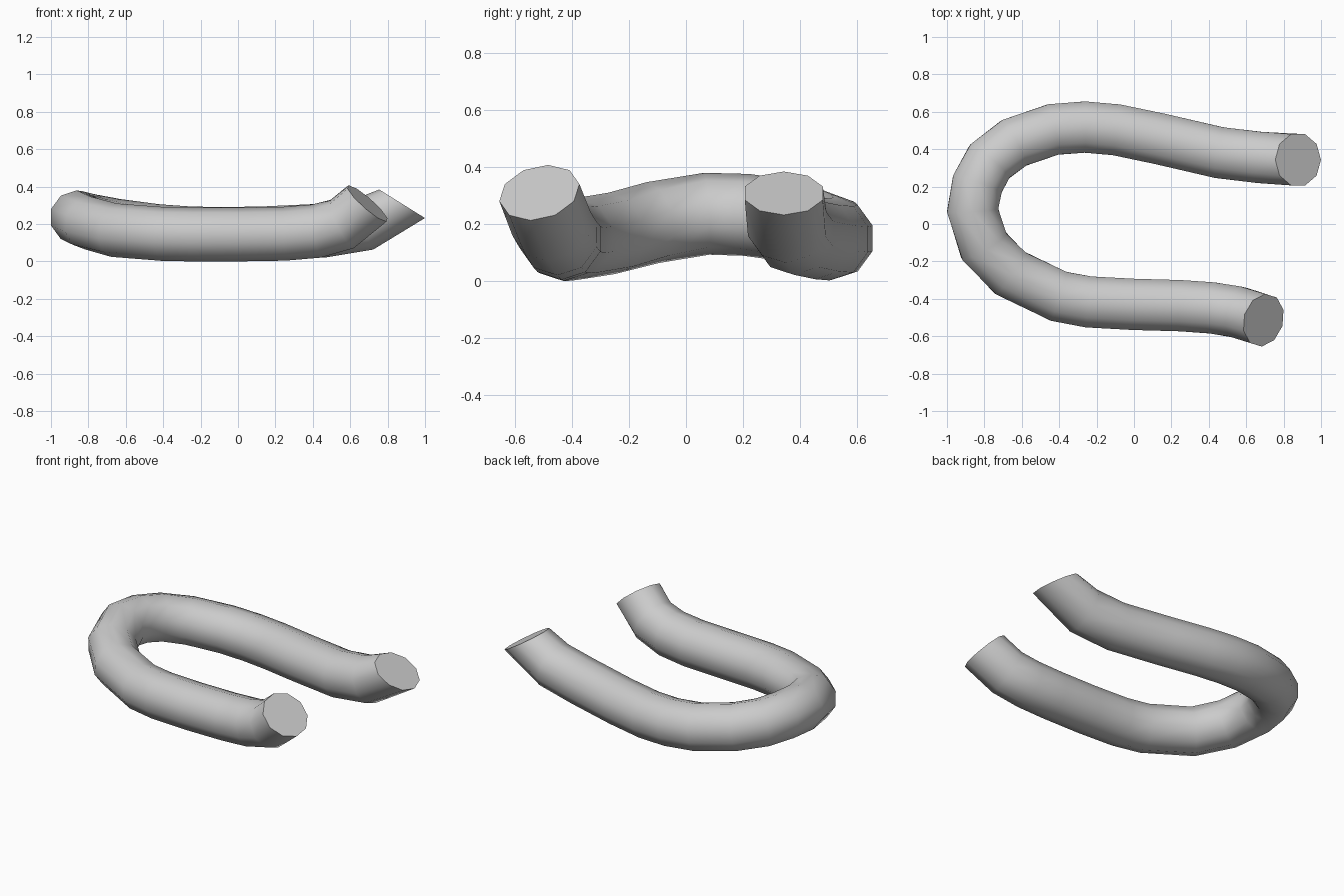
import bpy, bmesh, math
from mathutils import Vector

if "Cube" in bpy.data.objects:
    bpy.data.objects.remove(bpy.data.objects["Cube"])

SIDES, RADIUS = 10, 0.144

# centre line of the bent tube, from the back end round to the front end
path = [Vector(p) for p in [
    (0.88, 0.34, 0.308), (0.68, 0.352, 0.20), (0.46, 0.378, 0.165), (0.14, 0.452, 0.150),
    (-0.09, 0.50, 0.146), (-0.26, 0.515, 0.15), (-0.43, 0.502, 0.162), (-0.64, 0.43, 0.19),
    (-0.77, 0.33, 0.215), (-0.835, 0.21, 0.232), (-0.86, 0.07, 0.236), (-0.80, -0.12, 0.205),
    (-0.66, -0.265, 0.167), (-0.40, -0.39, 0.147), (-0.24, -0.42, 0.144), (0.0, -0.433, 0.144),
    (0.25, -0.44, 0.148), (0.42, -0.452, 0.162), (0.56, -0.475, 0.20), (0.695, -0.518, 0.31)]]
# the end faces tip upwards
start_dir = Vector((-0.53, 0.0, -0.85))
end_dir = Vector((0.65, -0.2, 0.74))

bm = bmesh.new()
rings = []
for i, c in enumerate(path):
    if i == 0:
        t = start_dir.normalized()
    elif i == len(path) - 1:
        t = end_dir.normalized()
    else:
        t = ((path[i + 1] - c).normalized() + (c - path[i - 1]).normalized()).normalized()
    side = t.cross(Vector((0, 0, 1))).normalized()
    up = side.cross(t)
    rings.append([bm.verts.new(c + RADIUS * (math.cos(a) * side + math.sin(a) * up))
                  for a in (math.tau * (k + 0.5) / SIDES for k in range(SIDES))])

# tube wall and flat caps
for r0, r1 in zip(rings, rings[1:]):
    for k in range(SIDES):
        n = (k + 1) % SIDES
        bm.faces.new((r0[k], r0[n], r1[n], r1[k])).smooth = True
caps = [bm.faces.new(rings[0]), bm.faces.new(rings[-1])]
for cap in caps:
    for e in cap.edges:
        e.smooth = False
bmesh.ops.recalc_face_normals(bm, faces=bm.faces)

# stand on the ground, centred
for axis in range(3):
    lo = min(v.co[axis] for v in bm.verts)
    hi = max(v.co[axis] for v in bm.verts)
    shift = lo if axis == 2 else (lo + hi) / 2
    for v in bm.verts:
        v.co[axis] -= shift

mesh = bpy.data.meshes.new("bent_tube")
bm.to_mesh(mesh)
bm.free()
bpy.context.collection.objects.link(bpy.data.objects.new("bent_tube", mesh))
